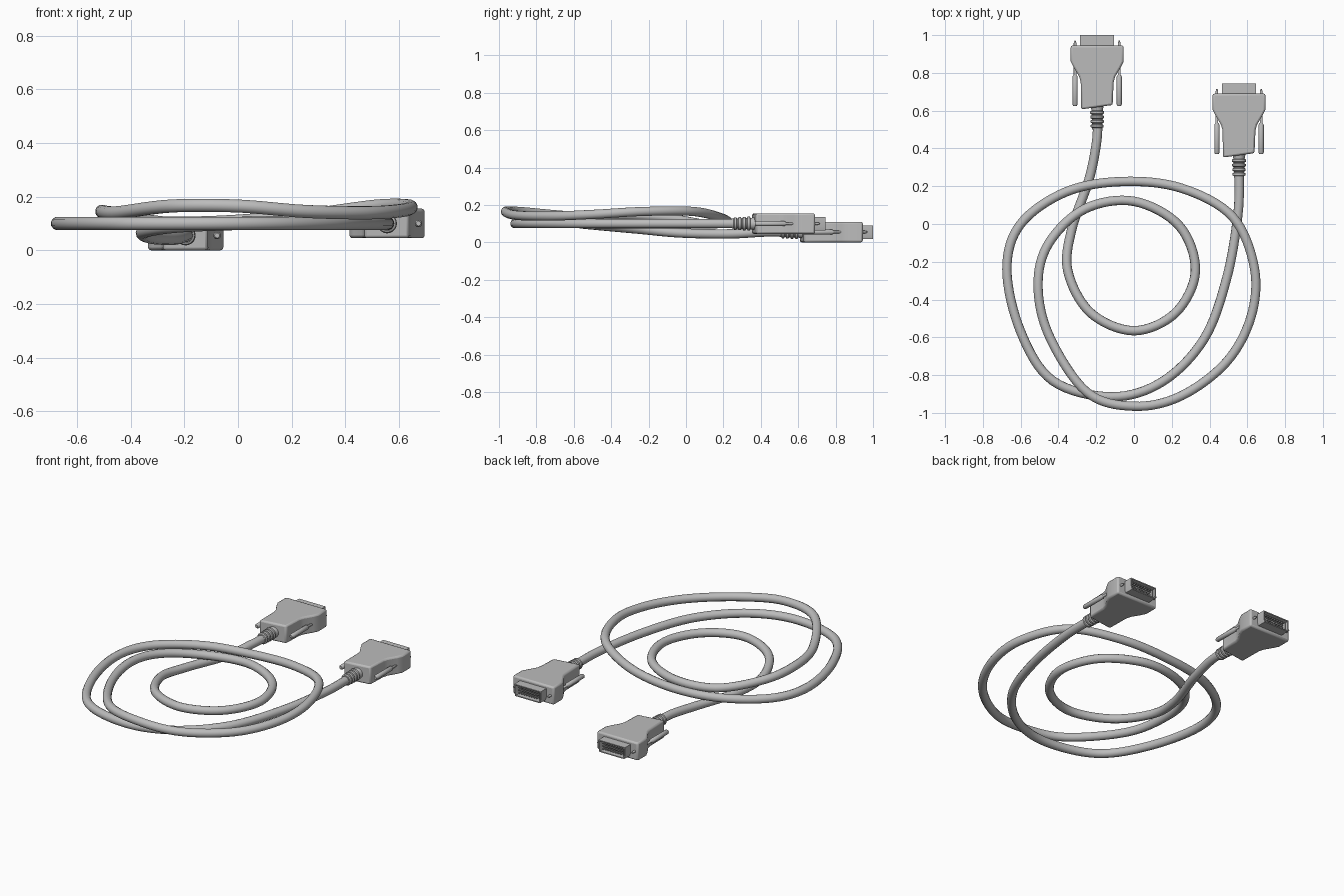
import bpy, bmesh, math
from mathutils import Vector, Matrix

cube = bpy.data.objects.get("Cube")
if cube:
    bpy.data.objects.remove(cube)

grey = bpy.data.materials.new("plain grey")
grey.use_nodes = True
shade = (0.5, 0.5, 0.5, 1)
grey.diffuse_color = shade
grey.node_tree.nodes["Principled BSDF"].inputs["Base Color"].default_value = shade


def finish(bm, name, bevel=0, segments=2):
    bmesh.ops.recalc_face_normals(bm, faces=bm.faces)
    mesh = bpy.data.meshes.new(name)
    bm.to_mesh(mesh)
    bm.free()
    mesh.materials.append(grey)
    ob = bpy.data.objects.new(name, mesh)
    bpy.context.collection.objects.link(ob)
    if bevel:
        mod = ob.modifiers.new("rounded edges", "BEVEL")
        mod.width, mod.segments, mod.limit_method = bevel, segments, "ANGLE"
    bpy.ops.object.select_all(action="DESELECT")
    ob.select_set(True)
    bpy.context.view_layer.objects.active = ob
    bpy.ops.object.shade_smooth_by_angle(angle=math.radians(35))
    return ob


def extrude(outline, origin, direction, name, **kw):
    """Extrude a flat outline along a direction."""
    bm = bmesh.new()
    face = bm.faces.new([bm.verts.new(origin + Vector(p)) for p in outline])
    new = bmesh.ops.extrude_face_region(bm, geom=[face])["geom"]
    bmesh.ops.translate(bm, vec=direction,
                        verts=[v for v in new if isinstance(v, bmesh.types.BMVert)])
    return finish(bm, name, **kw)


def lathe(profile, origin, name, sides=16):
    """Turn (y, radius) pairs about the y axis."""
    bm = bmesh.new()
    rings = []
    for y, r in profile:
        rings.append([bm.verts.new(origin + Vector((r * math.cos(a), y, r * math.sin(a))))
                      for a in (math.tau * i / sides for i in range(sides))])
    for a, b in zip(rings, rings[1:]):
        for i in range(sides):
            j = (i + 1) % sides
            bm.faces.new((a[i], a[j], b[j], b[i]))
    bm.faces.new(rings[0])
    bm.faces.new(rings[-1])
    return finish(bm, name)


def connector(side, at):
    """Plug facing +y; 'at' is the centre of the flat front face of its hood."""
    # hood
    half = [(0.14, 0), (0.14, -0.085), (0.125, -0.115), (0.095, -0.165), (0.087, -0.195)]
    right = half + [(0.082, -0.315)]
    left = [(-x, y) for x, y in half] + [(-0.085, -0.338)]
    outline = [(x, y, -0.055) for x, y in right + left[::-1]]
    extrude(outline, at, (0, 0, 0.11), side + "_hood", bevel=0.01)

    # open metal shell with a D-shaped mouth
    def mouth(inset):
        w, s, h = 0.09 - inset, 0.084 - inset, 0.036 - inset
        return [(-w, h), (w, h), (w, -h * 0.4), (s, -h), (-s, -h), (-w, -h * 0.4)]
    bm = bmesh.new()
    loops = [[bm.verts.new(at + Vector((x, y, z))) for x, z in mouth(inset)]
             for y, inset in ((-0.01, 0), (0.055, 0), (0.055, 0.006), (0.004, 0.006))]
    for a, b in zip(loops, loops[1:]):
        for i in range(len(a)):
            j = (i + 1) % len(a)
            bm.faces.new((a[i], a[j], b[j], b[i]))
    bm.faces.new(loops[-1])
    finish(bm, side + "_shell")

    # contact pins: a grid and one flat blade
    bm = bmesh.new()
    for col in range(8):
        for row in (-1, 0, 1):
            place = at + Vector((-0.055 + col * 0.017, 0.024, row * 0.017))
            bmesh.ops.create_cube(bm, size=1, matrix=Matrix.Translation(place)
                                  @ Matrix.Diagonal((0.007, 0.044, 0.007, 1)))
    blade = at + Vector((-0.073, 0.024, 0))
    bmesh.ops.create_cube(bm, size=1, matrix=Matrix.Translation(blade)
                          @ Matrix.Diagonal((0.005, 0.044, 0.04, 1)))
    finish(bm, side + "_pins")

    # thumbscrews on both flanks
    for s, tag in ((1, "left"), (-1, "right")):
        lathe([(-0.32, 0.009), (-0.312, 0.014), (-0.165, 0.014), (-0.155, 0.007),
               (0.012, 0.007), (0.026, 0.003)],
              at + Vector((s * 0.117, 0, 0)), f"{side}_{tag}_thumbscrew", 12)

    # ribbed strain relief
    profile = [(-0.31, 0.036)]
    for i in range(4):
        y = -0.345 - i * 0.024
        r = 0.037 - i * 0.001
        profile += [(y, r - 0.007), (y - 0.004, r), (y - 0.015, r), (y - 0.019, r - 0.007)]
    lathe(profile + [(-0.444, 0.027)], at, side + "_strain_relief", 20)


connector("right", Vector((-0.195, 0.945, 0.055)))
connector("left", Vector((0.556, 0.69, 0.1)))

# cable centre line, from one plug to the other
path = [(-.19, .56, .055), (-.2, .42, .055), (-.24, .23, .045), (-.33, -.03, .05),
        (-.35, -.25, .07), (-.23, -.47, .09), (0, -.565, .1), (.22, -.47, .1),
        (.325, -.25, .1), (.24, -.01, .1), (0, .12, .1), (-.26, .08, .1),
        (-.45, -.1, .13), (-.508, -.32, .145), (-.45, -.59, .14), (-.25, -.89, .165),
        (0, -.965, .165), (.25, -.91, .145), (.49, -.73, .14), (.62, -.49, .15),
        (.637, -.23, .165), (.52, .04, .165), (.25, .19, .13), (-.06, .225, .105),
        (-.36, .17, .1), (-.6, 0, .1), (-.673, -.24, .1), (-.6, -.57, .1),
        (-.43, -.83, .1), (-.12, -.915, .1), (.15, -.835, .1), (.37, -.61, .1),
        (.49, -.29, .1), (.55, .05, .1), (.558, .3, .1)]
pts = [Vector(p) for p in path]
pts = [2 * pts[0] - pts[1]] + pts + [2 * pts[-1] - pts[-2]]
line = []
STEPS = 8
for a, b, c, d in zip(pts, pts[1:], pts[2:], pts[3:]):
    for i in range(STEPS):
        t = i / STEPS
        line.append(0.5 * (2 * b + (c - a) * t + (2 * a - 5 * b + 4 * c - d) * t ** 2
                           + (3 * b - a - 3 * c + d) * t ** 3))
line.append(pts[-2])

# cable
curve = bpy.data.curves.new("cable", "CURVE")
curve.dimensions = "3D"
curve.bevel_depth = 0.025
curve.bevel_resolution = 4
curve.use_fill_caps = True
spline = curve.splines.new("POLY")
spline.points.add(len(line) - 1)
for point, co in zip(spline.points, line):
    point.co = (*co, 1)
spline.use_smooth = True
curve.materials.append(grey)
bpy.context.collection.objects.link(bpy.data.objects.new("cable", curve))
